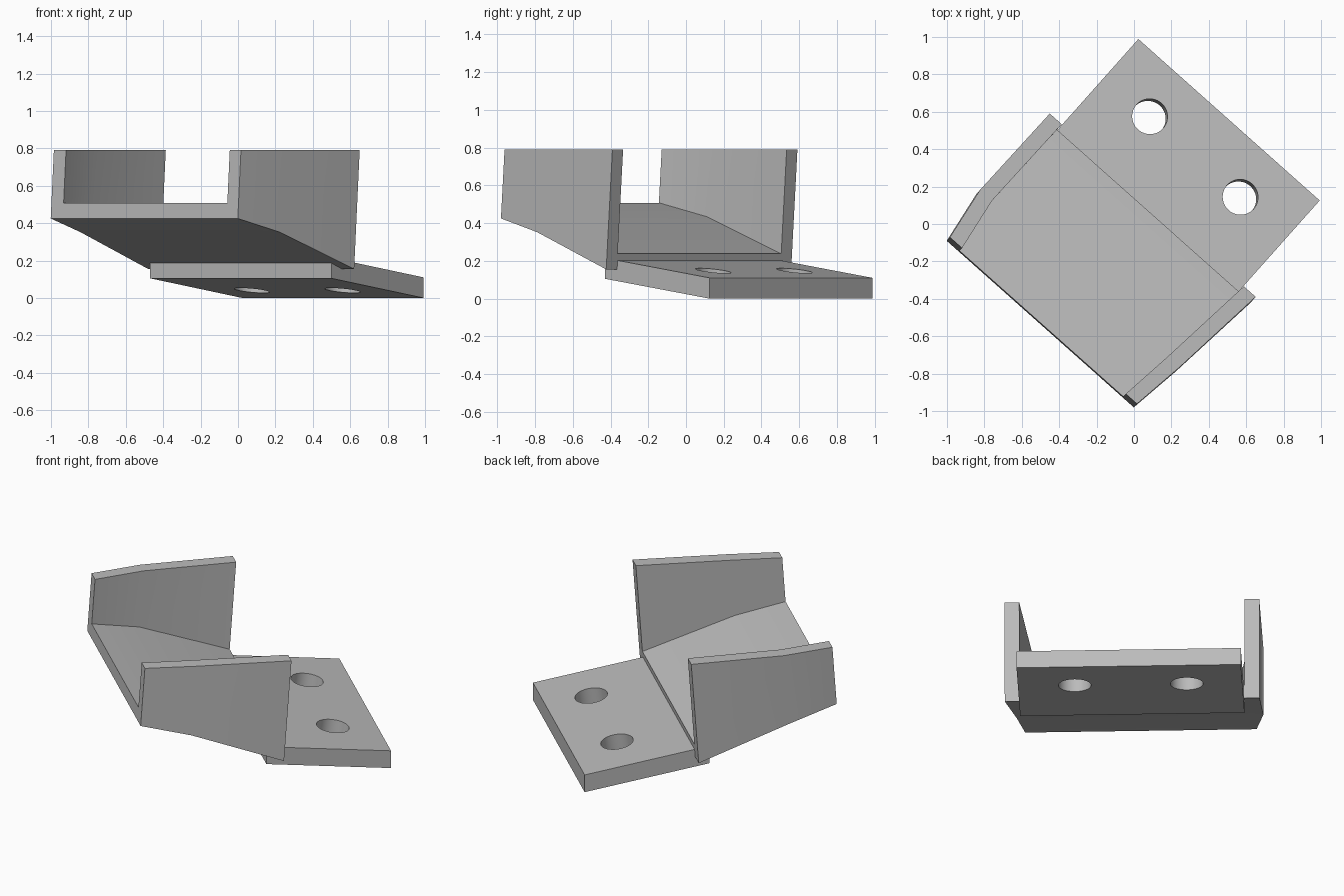
import bpy, bmesh, math
from mathutils import Matrix, Vector

cube = bpy.data.objects.get("Cube")
if cube:
    bpy.data.objects.remove(cube, do_unlink=True)

# Bracket axes: across (side to side) and along (ramp front to plate end)
ACROSS = Vector((0.747, -0.665, 0))
ALONG = Vector((0.665, 0.747, 0))

TOP = 0.79        # height of the wall tops
FLOOR = 0.083     # floor thickness
LEAN = 0.07       # lean of the end faces

# Stations: along, underside height, left outer, left inner, right inner, right outer
STATIONS = [
    (-0.733, 0.425, -0.688, -0.601, 0.571, 0.651),
    (-0.44, 0.352, -0.736, -0.650, 0.606, 0.691),
    (0.097, 0.155, -0.729, -0.643, 0.660, 0.745),
]

grey = bpy.data.materials.new("light_grey")
grey.use_nodes = True
colour = (0.5, 0.5, 0.5, 1)
grey.diffuse_color = colour
grey.node_tree.nodes["Principled BSDF"].inputs["Base Color"].default_value = colour


def place(w, f, z):
    return ACROSS * w + ALONG * f + Vector((0, 0, z))


def finish(name, bm):
    bmesh.ops.recalc_face_normals(bm, faces=bm.faces)
    mesh = bpy.data.meshes.new(name)
    bm.to_mesh(mesh)
    bm.free()
    mesh.materials.append(grey)
    obj = bpy.data.objects.new(name, mesh)
    bpy.context.collection.objects.link(obj)
    return obj


def loft(name, sections):
    """Skin a row of four-cornered sections and cap both ends."""
    bm = bmesh.new()
    rings = [[bm.verts.new(place(*p)) for p in s] for s in sections]
    for a, b in zip(rings, rings[1:]):
        for i in range(4):
            j = (i + 1) % 4
            bm.faces.new((a[i], a[j], b[j], b[i]))
    bm.faces.new(rings[0])
    bm.faces.new(rings[-1])
    return finish(name, bm)


def section(f, w0, w1, low, high):
    """Cross-section whose top leans along the bracket."""
    shift = f + LEAN * (high - low)
    return [(w0, f, low), (w1, f, low), (w1, shift, high), (w0, shift, high)]


# Sloping floor and the two upright walls
parts = [
    loft("ramp_floor", [section(f, li, ri, z, z + FLOOR) for f, z, lo, li, ri, ro in STATIONS]),
    loft("left_wall", [section(f, ri, ro, z, TOP) for f, z, lo, li, ri, ro in STATIONS]),
    loft("right_wall", [section(f, lo, li, z, TOP) for f, z, lo, li, ri, ro in STATIONS]),
]

# Tilted mounting plate
PLATE_ENDS = [(0.013, 0.105), (0.754, 0.0)]
plate = loft("mounting_plate", [
    [(-0.64, f, z), (0.658, f, z), (0.658, f, z + 0.11), (-0.64, f, z + 0.11)]
    for f, z in PLATE_ENDS])

# Two bolt holes, square to the plate
slope = math.atan2(0.105, 0.741)
turn = Matrix((ACROSS, ALONG, (0, 0, 1))).transposed().to_4x4()
bm = bmesh.new()
for w in (-0.319, 0.329):
    spot = Matrix.Translation(place(w, 0.478, 0.093)) @ turn @ Matrix.Rotation(-slope, 4, "X")
    bmesh.ops.create_cone(bm, cap_ends=True, segments=48, radius1=0.095,
                          radius2=0.095, depth=0.5, matrix=spot)
cutter = finish("hole_cutter", bm)
cutter.hide_render = True
cutter.hide_set(True)
cut = plate.modifiers.new("bolt_holes", "BOOLEAN")
cut.operation = "DIFFERENCE"
cut.solver = "EXACT"
cut.object = cutter

# Apply the cut and drop the cutter
bpy.context.view_layer.objects.active = plate
plate.select_set(True)
bpy.ops.object.modifier_apply(modifier=cut.name)
bpy.data.objects.remove(cutter, do_unlink=True)

# Soft bends, crisp edges
for obj in parts + [plate]:
    obj.select_set(True)
bpy.ops.object.shade_smooth_by_angle(angle=math.radians(30))
